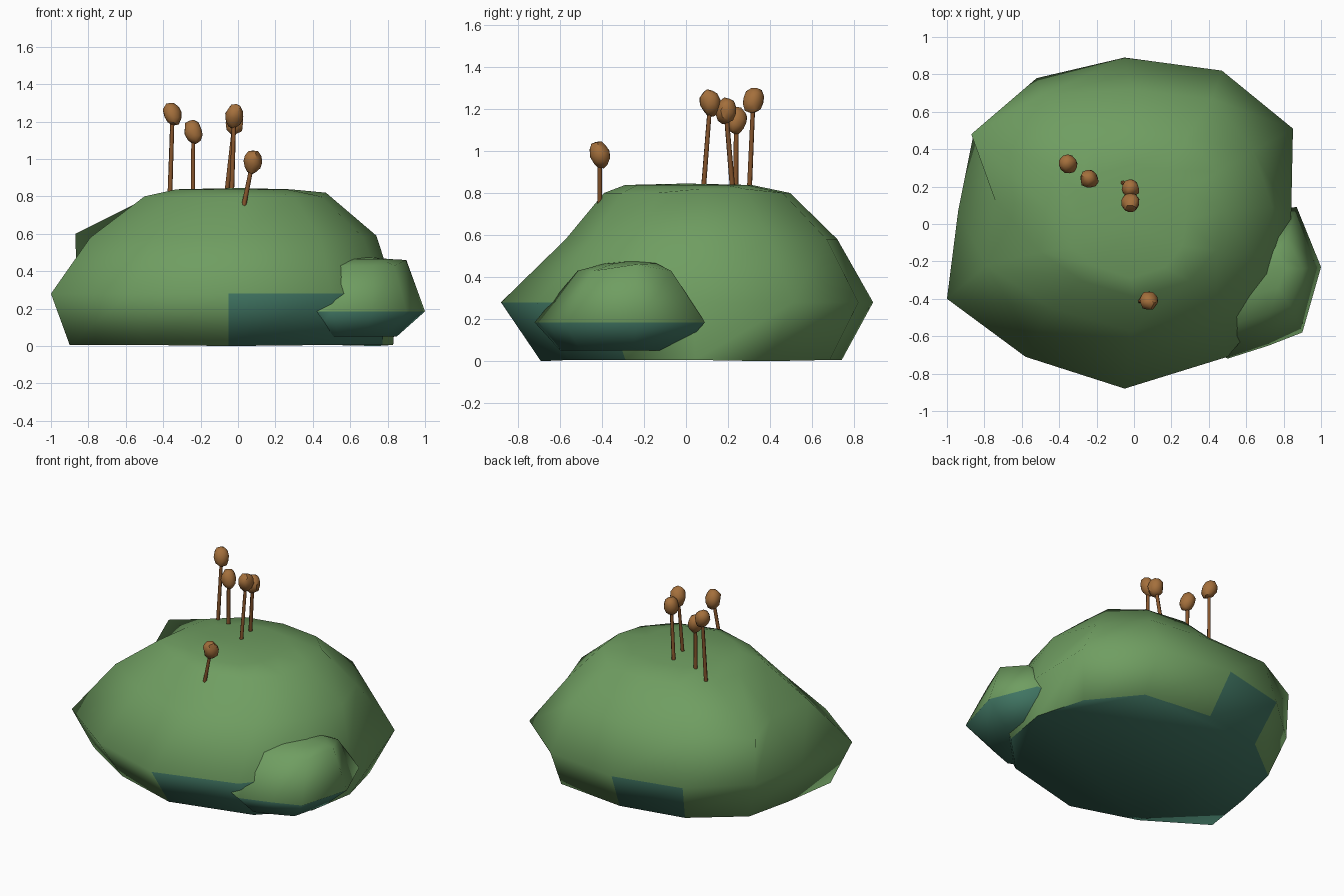
import bpy, bmesh, math, random
from mathutils import Vector

if "Cube" in bpy.data.objects:
    bpy.data.objects.remove(bpy.data.objects["Cube"])

random.seed(4)


def material(name, rgb):
    m = bpy.data.materials.new(name)
    m.diffuse_color = (*rgb, 1)
    m.use_nodes = True
    m.node_tree.nodes["Principled BSDF"].inputs["Base Color"].default_value = m.diffuse_color
    return m


MOSS = material("moss green", (0.16, 0.34, 0.12))
TEAL = material("dark underside green", (0.052, 0.18, 0.125))
STALK = material("stalk brown", (0.24, 0.09, 0.025))
POD = material("pod brown", (0.37, 0.16, 0.045))


def finish(bm, name, mats, angle):
    bmesh.ops.recalc_face_normals(bm, faces=bm.faces)
    me = bpy.data.meshes.new(name)
    bm.to_mesh(me)
    bm.free()
    ob = bpy.data.objects.new(name, me)
    bpy.context.collection.objects.link(ob)
    for m in mats:
        me.materials.append(m)
    bpy.ops.object.select_all(action='DESELECT')
    ob.select_set(True)
    bpy.context.view_layer.objects.active = ob
    bpy.ops.object.shade_smooth_by_angle(angle=math.radians(angle))
    return ob


def clump(name, centre, outline, rings, top, dark_sides, moved={}):
    """Stack scaled copies of an outline: rings are (z, scale x, scale y, shift x, shift y)."""
    bm = bmesh.new()
    cx, cy = centre
    n = len(outline)
    loops = []
    for r, (z, sx, sy, dx, dy) in enumerate(rings):
        loops.append([bm.verts.new(moved.get((r, i), (cx + (x - cx) * sx + dx, cy + (y - cy) * sy + dy, z)))
                      for i, (x, y) in enumerate(outline)])
    # dark underside
    bm.faces.new(loops[0]).material_index = 1
    for r in range(len(rings) - 1):
        for i in range(n):
            j = (i + 1) % n
            f = bm.faces.new((loops[r][i], loops[r][j], loops[r + 1][j], loops[r + 1][i]))
            # lower band is dark only on some sides
            f.material_index = 1 if r == 0 and i in dark_sides else 0
    tip = bm.verts.new(top)
    for i in range(n):
        bm.faces.new((loops[-1][i], loops[-1][(i + 1) % n], tip))
    return finish(bm, name, (MOSS, TEAL), 75)


# main mound
clump("moss_mound", (0, 0),
      [(-1, -.4), (-.58, -.71), (-.05, -.88), (.5, -.71), (.78, -.38), (.84, .03),
       (.85, .51), (.47, .82), (-.05, .89), (-.52, .78), (-.86, .47), (-.94, .07)],
      [(.006, .94, .81, .04, .02), (.28, 1, 1, 0, 0), (.58, .82, .73, .03, .07),
       (.80, .53, .50, .03, .05), (.838, .33, .34, 0, .01)],
      (0, 0, .845), {2, 3, 8},
      {(0, 2): (-.05, -.69, 0), (0, 6): (.74, .39, 0), (2, 5): (.74, .09, .59),
       (2, 6): (.64, .39, .59), (2, 9): (-.49, .69, .60), (2, 10): (-.87, .48, .60),
       (3, 5): (.47, .07, .82), (3, 6): (.45, .28, .82)})

# small side lump, partly buried in the mound
clump("side_lump", (.6, -.31),
      [(.87, .09), (.6, .08), (.32, -.02), (.2, -.31), (.28, -.6), (.5, -.72),
       (.72, -.65), (.9, -.58), (1, -.23)],
      [(.05, .62, .7, 0, 0), (.185, 1, 1, 0, 0), (.43, .62, .55, .05, .02), (.465, .4, .3, .05, .05)],
      (.66, -.24, .48), set(range(9)), {(2, 8): (.9, -.24, .46)})


def along(ob, start, end):
    d = Vector(end) - Vector(start)
    ob.rotation_mode = 'QUATERNION'
    ob.rotation_quaternion = d.to_track_quat('Z', 'Y')
    ob.location = (Vector(start) + Vector(end)) / 2


# stalks with seed pods: base, pod centre, pod lean direction
SPORES = [((-.365, .30, .78), (-.35, .32, 1.24), (-.3, .25, 1)),
          ((-.24, .235, .78), (-.24, .24, 1.145), (-.3, .2, 1)),
          ((-.065, .225, .78), (-.02, .19, 1.19), (.05, .25, 1)),
          ((-.035, .08, .78), (-.02, .115, 1.23), (.2, -.25, 1)),
          ((.025, -.41, .72), (.078, -.41, .985), (.05, -.3, 1))]
for k, (base, head, lean) in enumerate(SPORES, 1):
    length = (Vector(head) - Vector(base)).length
    bm = bmesh.new()
    bmesh.ops.create_cone(bm, cap_ends=True, segments=6, radius1=.013, radius2=.011, depth=length)
    along(finish(bm, f"stalk_{k}", [STALK], 65), base, head)
    # slightly lumpy pod
    bm = bmesh.new()
    bmesh.ops.create_icosphere(bm, subdivisions=2, radius=1)
    for v in bm.verts:
        s = random.uniform(.92, 1.08)
        v.co = Vector((v.co.x * .049, v.co.y * .049, v.co.z * .066)) * s
    lv = Vector(lean).normalized() * .05
    along(finish(bm, f"pod_{k}", [POD], 40), Vector(head) - lv, Vector(head) + lv)
